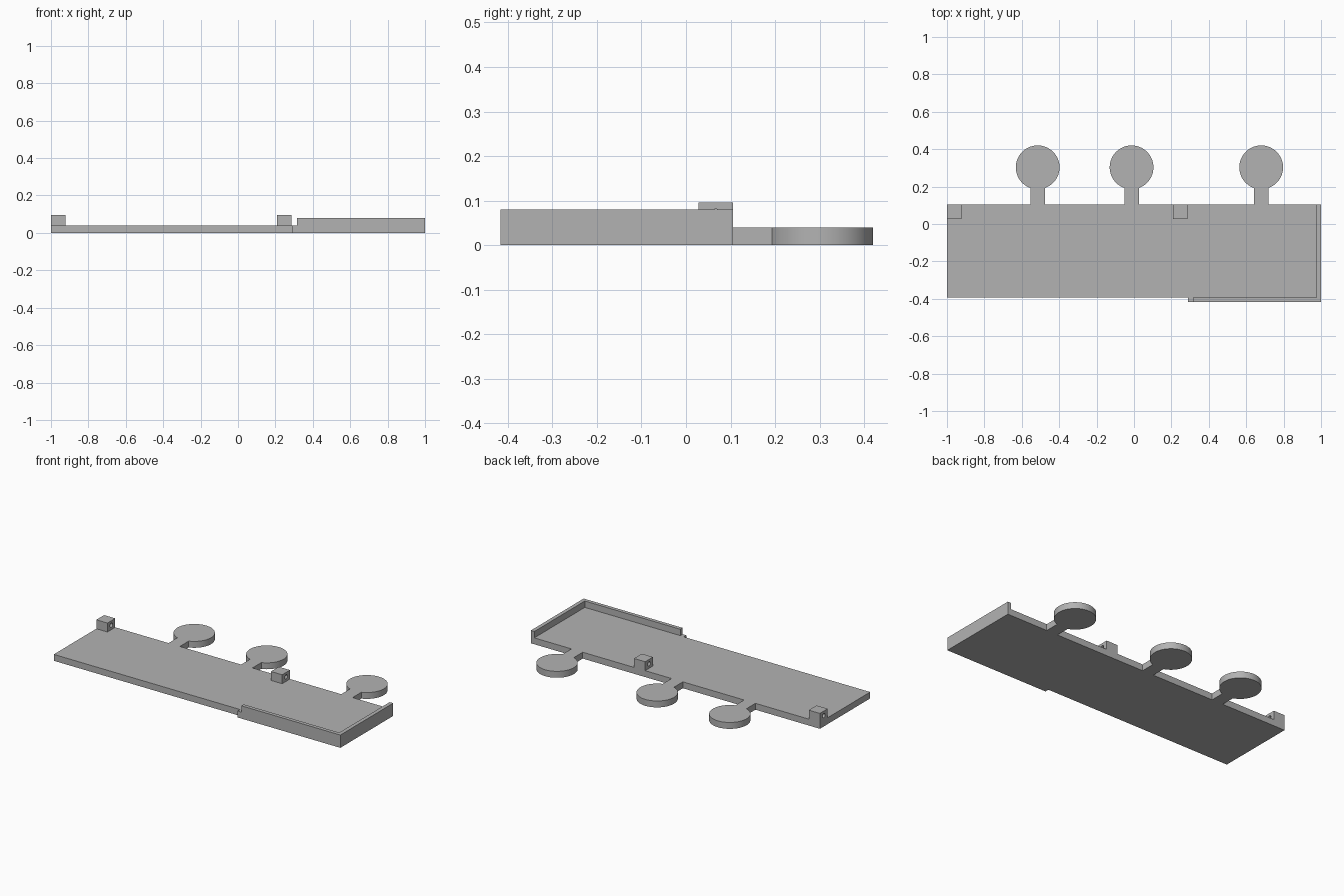
import bpy, bmesh
from math import sin, cos, asin, pi

cube = bpy.data.objects.get("Cube")
if cube:
    bpy.data.objects.remove(cube, do_unlink=True)

grey = bpy.data.materials.new("plain_grey")
grey.use_nodes = True
colour = (0.45, 0.45, 0.45, 1)
grey.diffuse_color = colour
grey.node_tree.nodes["Principled BSDF"].inputs["Base Color"].default_value = colour

THICK = 0.04      # plate thickness
BACK = 0.105      # back edge of the plate
FRONT = -0.392    # front edge of the plate
LIP = -0.417      # outer face of the front lip


def extrude(name, outline, depth, place):
    """Extrude a 2D outline; place(u, v, w) maps it into space."""
    bm = bmesh.new()
    face = bm.faces.new([bm.verts.new(place(u, v, 0)) for u, v in outline])
    side = bmesh.ops.extrude_face_region(bm, geom=[face])["geom"]
    shift = [b - a for a, b in zip(place(0, 0, 0), place(0, 0, depth))]
    bmesh.ops.translate(bm, vec=shift, verts=[g for g in side if isinstance(g, bmesh.types.BMVert)])
    bmesh.ops.recalc_face_normals(bm, faces=bm.faces)
    mesh = bpy.data.meshes.new(name)
    bm.to_mesh(mesh)
    bm.free()
    mesh.materials.append(grey)
    obj = bpy.data.objects.new(name, mesh)
    bpy.context.scene.collection.objects.link(obj)
    return obj


def smooth(obj):
    bpy.ops.object.select_all(action="DESELECT")
    obj.select_set(True)
    bpy.context.view_layer.objects.active = obj
    bpy.ops.object.shade_smooth_by_angle(angle=pi / 6)


def flat(u, v, w):
    return (u, v, w)


# Base plate, with the footing of the front lip stepping forward
extrude("base_plate", [(-1, FRONT), (0.29, FRONT), (0.29, LIP), (1, LIP), (1, BACK), (-1, BACK)],
        THICK, flat)

# Raised L-shaped rim along the front and the left end
extrude("corner_rim", [(0.315, LIP), (1, LIP), (1, BACK), (0.976, BACK), (0.976, FRONT - 0.002),
                       (0.315, FRONT - 0.002)], THICK, lambda u, v, w: (u, v, THICK + w))

# Round tabs, each a disc on a short neck
RADIUS, CENTRE, NECK = 0.117, 0.303, 0.039
gap = asin(NECK / RADIUS)
for i, x in enumerate((-0.515, -0.013, 0.68)):
    angles = [-pi / 2 + gap + (2 * pi - 2 * gap) * k / 64 for k in range(65)]
    outline = [(x + RADIUS * cos(a), CENTRE + RADIUS * sin(a)) for a in angles]
    outline += [(x - NECK, BACK), (x + NECK, BACK)]
    smooth(extrude(f"round_tab_{i + 1}", outline, THICK, flat))

# Hinge blocks with a pin hole running along x
WIDTH, TOP, LOW = 0.077, 0.096, 0.028
mid_y, mid_z, hole = (LOW + BACK) / 2, (THICK + TOP) / 2, 0.013
for i, x in enumerate((-1, 0.209)):
    # Half outlines above and below the hole, joined into one block
    def across(u, v, w):
        return (x + w, u, v)
    arc = [(mid_y + hole * cos(pi * k / 12), hole * sin(pi * k / 12)) for k in range(13)]
    for part, sign, edge in (("upper", 1, TOP), ("lower", -1, THICK)):
        outline = [(BACK, mid_z)] + [(u, mid_z + sign * v) for u, v in arc]
        outline += [(LOW, mid_z), (LOW, edge), (BACK, edge)]
        smooth(extrude(f"hinge_block_{i + 1}_{part}", outline, WIDTH, across))
